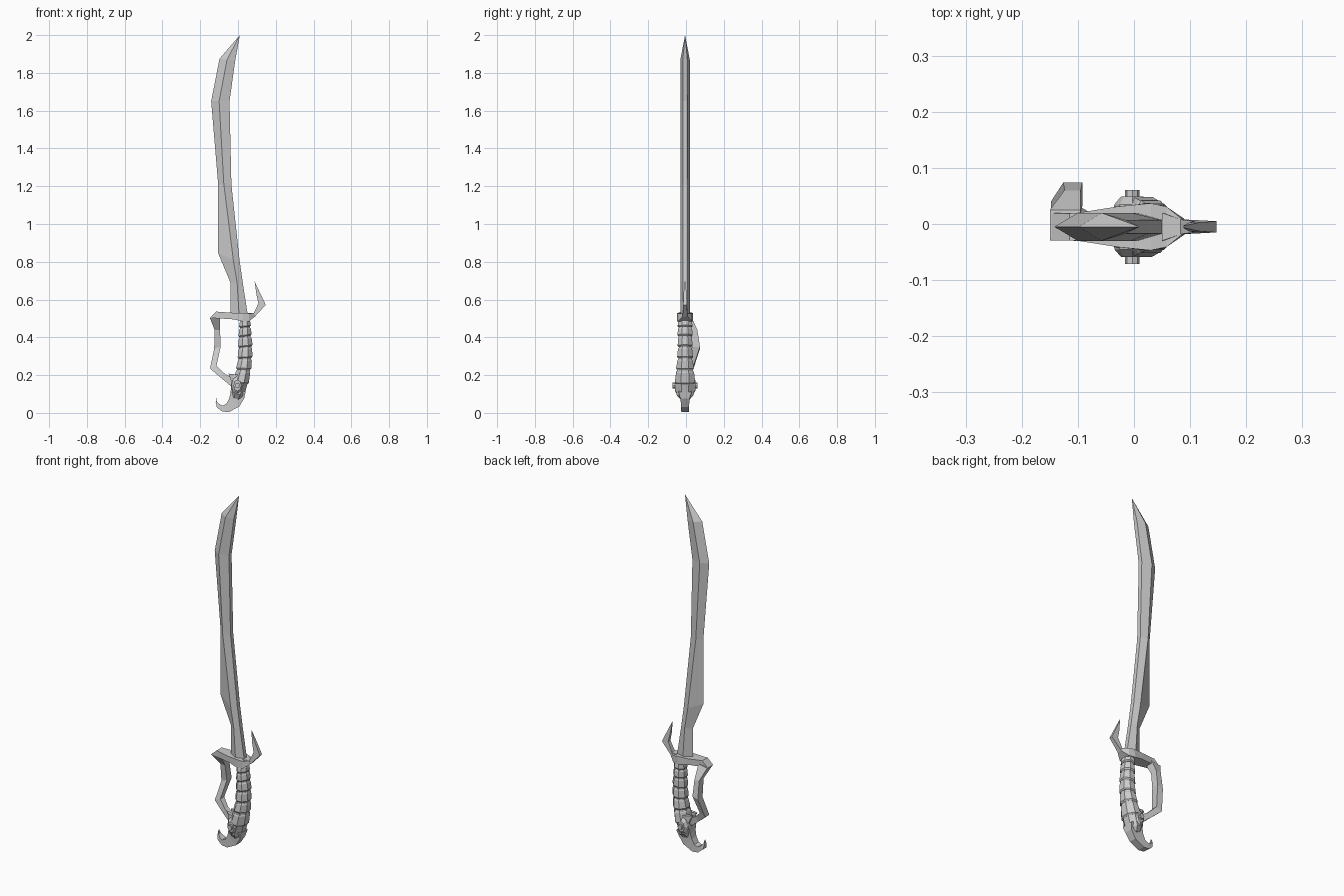
import bpy, bmesh, math
from mathutils import Vector, Matrix

CY = -0.005  # mid-plane of the sword


def loft(name, rings):
    """Skin equal-length rings of points into a closed flat-shaded solid."""
    bm = bmesh.new()
    vs = [[bm.verts.new(p) for p in r] for r in rings]
    n = len(rings[0])
    for a, b in zip(vs, vs[1:]):
        for i in range(n):
            j = (i + 1) % n
            bm.faces.new((a[i], a[j], b[j], b[i]))
    bm.faces.new(vs[0])
    bm.faces.new(vs[-1])
    bmesh.ops.remove_doubles(bm, verts=bm.verts, dist=0.0003)
    bmesh.ops.recalc_face_normals(bm, faces=bm.faces)
    me = bpy.data.meshes.new(name)
    bm.to_mesh(me)
    bm.free()
    ob = bpy.data.objects.new(name, me)
    bpy.context.collection.objects.link(ob)
    return ob


def strip(name, secs):
    """Rectangular bar: each section is outer x,z, inner x,z, y centre, half depth."""
    return loft(name, [[(xo, y - h, zo), (xi, y - h, zi), (xi, y + h, zi), (xo, y + h, zo)]
                       for xo, zo, xi, zi, y, h in secs])


# Blade: cutting edge x, ridge x, spine x with their heights
blade = [(-.04, .005, .05, .53, .53, .53), (-.04, -.005, .025, .69, .69, .69),
         (-.105, -.025, .008, .845, .81, .81), (-.105, -.075, -.035, 1.21, 1.21, 1.21),
         (-.142, -.10, -.045, 1.65, 1.65, 1.65), (-.098, -.058, -.014, 1.875, 1.87, 1.87)]
rings = []
for e, r, s, ze, zr, zs in blade:
    rings.append([(e, CY, ze), (r, CY - .025, zr), (s, CY - .012, zs),
                  (s, CY + .012, zs), (r, CY + .025, zr)])
rings.append([(.01, CY, 2.0)] * 5)
loft("blade", rings)

# Crossguard and its upswept prong
strip("crossguard", [(-.115, .536, -.15, .503, CY, .024), (-.10, .535, -.10, .50, CY, .025),
                     (-.03, .53, -.02, .495, CY, .036), (.03, .53, .02, .485, CY, .042),
                     (.058, .525, .058, .485, CY, .036), (.085, .528, .09, .51, CY, .014)])
strip("guard_prong", [(.05, .53, .06, .49, CY, .025), (.083, .528, .09, .51, CY, .013),
                      (.108, .58, .147, .572, CY, .010), (.098, .625, .118, .632, CY, .008),
                      (.088, .695, .089, .694, CY, .002)])

# Knuckle bow, bulging toward the back
strip("knuckle_bow", [(-.15, .505, -.095, .515, .0, .025), (-.124, .44, -.095, .44, .040, .020),
                      (-.126, .34, -.092, .35, .053, .021), (-.148, .235, -.114, .25, .022, .018),
                      (-.09, .185, -.075, .21, .005, .014), (-.035, .14, -.02, .18, CY, .012)])

# Grip: x, z, half width, half depth
grip = [(.036, .50, .023, .032), (.037, .43, .028, .034), (.039, .35, .033, .033),
        (.036, .27, .033, .037), (.020, .18, .036, .048), (-.002, .10, .036, .046),
        (-.010, .075, .026, .025)]


def at(t):
    i = min(int(t), len(grip) - 2)
    return [a + (b - a) * (t - i) for a, b in zip(grip[i], grip[i + 1])]


def grip_ring(t, grow, n=8, extra=0.0):
    x, z, w, d = at(t)
    p, q = at(max(t - .5, 0)), at(min(t + .5, len(grip) - 1))
    ang = math.atan2(p[0] - q[0], p[1] - q[1]) + extra
    pts = []
    for k in range(n):
        a = 2 * math.pi * (k + .5) / n
        u, v = math.cos(a) * (w + grow) * 1.08, math.sin(a) * (d + grow) * 1.08
        pts.append((x + u * math.cos(ang), CY + v, z - u * math.sin(ang)))
    return pts


loft("grip", [grip_ring(t, 0) for t in range(len(grip))])

# Overlapping leather wraps, each flaring toward its lower edge
for i, (a, b) in enumerate([(.2, .65), (.75, 1.3), (1.4, 2.0), (2.1, 2.75), (2.85, 3.45), (3.55, 4.3)]):
    loft(f"grip_wrap_{i + 1}", [grip_ring(a, .001, extra=-.12), grip_ring(a + .08, .004, extra=-.12),
                                grip_ring(b - .08, .006, extra=-.12), grip_ring(b, .001, extra=-.12)])

# Hooked pommel
strip("pommel_hook", [(.04, .11, -.035, .15, CY, .035), (.032, .075, -.04, .105, CY, .024),
                      (.005, .032, -.047, .075, CY, .021), (-.05, .004, -.062, .047, CY, .020),
                      (-.085, .008, -.083, .038, CY, .019), (-.112, .03, -.100, .048, CY, .016),
                      (-.118, .055, -.112, .06, CY, .010), (-.116, .08, -.115, .08, CY, .003)])

# Faceted side bosses with small studs, and the collar leaves by the bow
for s, side in ((-1, "front"), (1, "back")):
    def disc(y, rx, rz):
        return [(-.003 + rx * math.cos(k * math.pi / 4), CY + s * y, .145 + rz * math.sin(k * math.pi / 4))
                for k in range(8)]
    loft(f"boss_{side}", [disc(.02, .034, .055), disc(.04, .032, .05), disc(.054, .02, .03)])
    loft(f"stud_{side}", [disc(.05, .013, .015), disc(.066, .013, .015)])
    strip(f"collar_leaf_{side}", [(.01, .20, -.005, .15, CY + s * .028, .012),
                                  (-.025, .205, -.035, .165, CY + s * .026, .010),
                                  (-.052, .208, -.045, .195, CY + s * .018, .004)])
